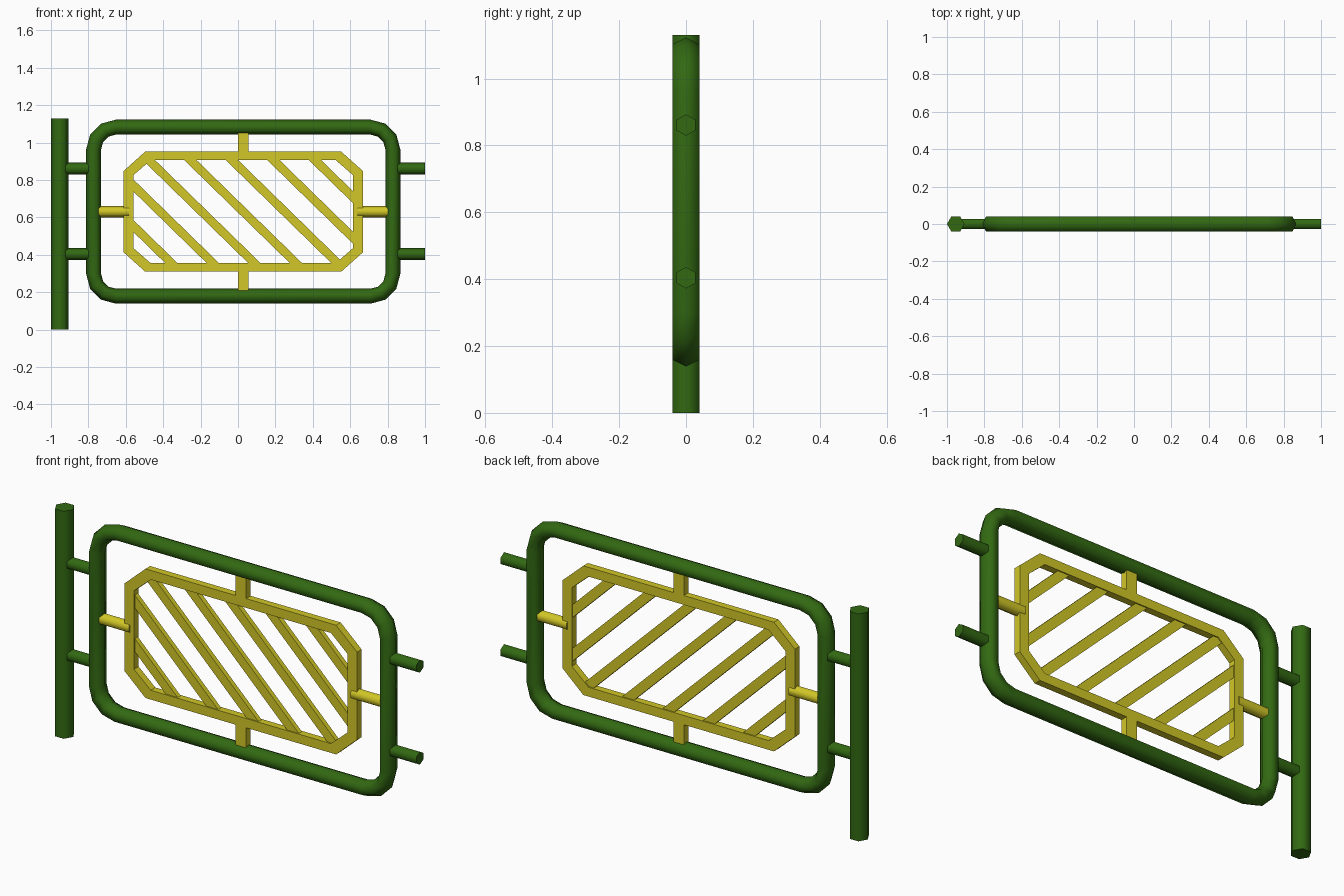
import bpy, bmesh, math
from mathutils import Vector, Matrix

default = bpy.data.objects.get("Cube")
if default:
    bpy.data.objects.remove(default, do_unlink=True)

CX, CZ = 0.028, 0.631          # centre of frame and panel


def make_material(name, rgb):
    mat = bpy.data.materials.new(name)
    mat.use_nodes = True
    mat.diffuse_color = (*rgb, 1)
    mat.node_tree.nodes["Principled BSDF"].inputs["Base Color"].default_value = (*rgb, 1)
    return mat


green = make_material("dark_green_paint", (0.032, 0.14, 0.006))
yellow = make_material("yellow_paint", (0.64, 0.57, 0.02))


def finish(bm, name, mat, smooth=False):
    bmesh.ops.recalc_face_normals(bm, faces=bm.faces)
    mesh = bpy.data.meshes.new(name)
    bm.to_mesh(mesh)
    bm.free()
    mesh.materials.append(mat)
    if smooth:
        mesh.shade_smooth()
        mesh.set_sharp_from_angle(angle=math.radians(70))
    obj = bpy.data.objects.new(name, mesh)
    bpy.context.collection.objects.link(obj)
    return obj


def hex_rod(name, start, end, radius, mat):
    """Six-sided rod with a corner line lying in the plane of the fence."""
    start, end = Vector(start), Vector(end)
    axis = (end - start).normalized()
    side = axis.cross(Vector((0, 1, 0)))
    bm = bmesh.new()
    rings = []
    for p in (start, end):
        rings.append([bm.verts.new(p + radius * (math.cos(a) * side + math.sin(a) * Vector((0, 1, 0))))
                      for a in (i * math.pi / 3 for i in range(6))])
    for i in range(6):
        j = (i + 1) % 6
        bm.faces.new((rings[0][i], rings[0][j], rings[1][j], rings[1][i]))
    for ring in rings:
        bm.faces.new(ring)
    return finish(bm, name, mat, True)


def box(bm, size, matrix):
    verts = bmesh.ops.create_cube(bm, size=1)["verts"]
    bmesh.ops.transform(bm, verts=verts, matrix=matrix @ Matrix.Diagonal((*size, 1)))


# Post and the green connecting rods
hex_rod("post", (-0.953, 0, 0), (-0.953, 0, 1.13), 0.047, green)
for level, z in (("lower", 0.404), ("upper", 0.861)):
    hex_rod(level + "_left_rod", (0.826, 0, z), (1, 0, z), 0.032, green)
    hex_rod(level + "_right_rod", (-0.953, 0, z), (-0.773, 0, z), 0.032, green)

# Rounded tube frame: hexagonal section swept round four corners
bm = bmesh.new()
BEND, HALF_X, HALF_Z = 0.12, 0.8, 0.452
rings = []
for corner in range(4):
    mid = math.pi * (0.25 + corner / 2)
    cx = CX + math.copysign(HALF_X - BEND, math.cos(mid))
    cz = CZ + math.copysign(HALF_Z - BEND, math.sin(mid))
    for step in range(4):
        a = math.pi / 2 * (corner + step / 3)
        ring = []
        for i in range(6):
            t = i * math.pi / 3
            r = BEND + 0.04 * math.cos(t)
            ring.append(bm.verts.new((cx + r * math.cos(a), 0.046 * math.sin(t), cz + r * math.sin(a))))
        rings.append(ring)
for k, ring in enumerate(rings):
    following = rings[(k + 1) % len(rings)]
    for i in range(6):
        j = (i + 1) % 6
        bm.faces.new((ring[i], ring[j], following[j], following[i]))
finish(bm, "tube_frame", green, True)


# Panel border: eight-sided flat ring
def octagon(half_x, half_z, cut_x, cut_z):
    quarter = [(half_x, half_z - cut_z), (half_x - cut_x, half_z)]
    half = quarter + [(-x, z) for x, z in reversed(quarter)]
    return [(CX + x, CZ + z) for x, z in half + [(-x, -z) for x, z in half]]


outer = octagon(0.639, 0.321, 0.115, 0.103)
inner = octagon(0.587, 0.275, 0.092, 0.08)
middle = octagon(0.613, 0.298, 0.104, 0.092)
DEPTH = 0.018
bm = bmesh.new()
loops = [[bm.verts.new((x, y, z)) for x, z in shape]
         for shape, y in ((outer, -DEPTH), (inner, -DEPTH), (inner, DEPTH), (outer, DEPTH))]
for k in range(4):
    a, b = loops[k], loops[(k + 1) % 4]
    for i in range(8):
        j = (i + 1) % 8
        bm.faces.new((a[i], a[j], b[j], b[i]))
finish(bm, "panel_border", yellow)

# Diagonal slats trimmed to the middle of the border
bm = bmesh.new()
for k in range(-3, 4):
    place = Matrix.Translation((CX + 0.222 * k, 0, CZ)) @ Matrix.Rotation(math.radians(44.3), 4, 'Y')
    box(bm, (2, 0.024, 0.046), place)
for i, (x, z) in enumerate(middle):
    nx, nz = middle[(i + 1) % 8]
    geom = bm.verts[:] + bm.edges[:] + bm.faces[:]
    bmesh.ops.bisect_plane(bm, geom=geom, plane_co=(x, 0, z),
                           plane_no=(nz - z, 0, x - nx), clear_outer=True)
    bmesh.ops.holes_fill(bm, edges=[e for e in bm.edges if e.is_boundary], sides=0)
finish(bm, "diagonal_slats", yellow)

# Yellow mounts between panel and frame
for name, s in (("left", 1), ("right", -1)):
    hex_rod(name + "_panel_rod", (CX + s * 0.61, 0, CZ), (CX + s * 0.78, 0, CZ), 0.03, yellow)
for name, s in (("upper", 1), ("lower", -1)):
    bm = bmesh.new()
    box(bm, (0.058, 2 * DEPTH, 0.14), Matrix.Translation((CX, 0, CZ + s * 0.37)))
    finish(bm, name + "_panel_tab", yellow)
